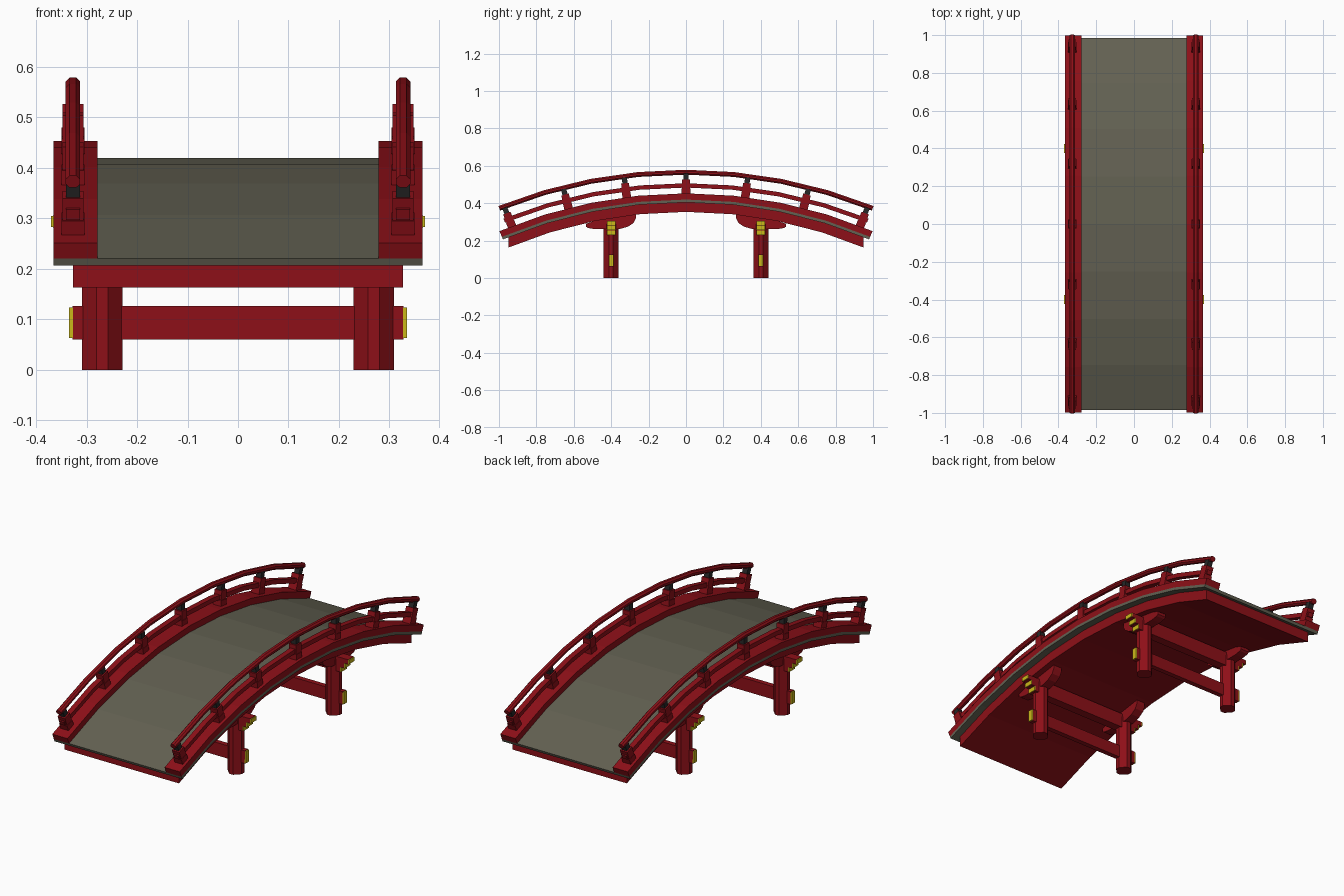
import bpy, bmesh, math
from mathutils import Matrix, Vector

if "Cube" in bpy.data.objects:
    bpy.data.objects.remove(bpy.data.objects["Cube"])

R, TOP = 2.53, 0.42            # deck arc radius and crown height
END = math.radians(22.9)


def mat(name, r, g, b):
    m = bpy.data.materials.new(name)
    m.diffuse_color = (r, g, b, 1)
    m.use_nodes = True
    m.node_tree.nodes["Principled BSDF"].inputs["Base Color"].default_value = m.diffuse_color
    return m


RED = mat("red_lacquer", 0.27, 0.005, 0.009)
GREY = mat("deck_grey", 0.125, 0.12, 0.085)
BLACK = mat("dark_metal", 0.02, 0.02, 0.02)
GOLD = mat("gold", 0.6, 0.48, 0.01)


def finish(name, bm, material):
    bmesh.ops.recalc_face_normals(bm, faces=bm.faces)
    me = bpy.data.meshes.new(name)
    bm.to_mesh(me)
    bm.free()
    me.materials.append(material)
    ob = bpy.data.objects.new(name, me)
    bpy.context.collection.objects.link(ob)
    return ob


def arc_point(x, h, a):
    return Vector((x, (R + h) * math.sin(a), TOP - R + (R + h) * math.cos(a)))


def sweep(name, profile, a, material, n=8, clip=None):
    """Sweep an (x, height above deck) profile along the bridge arc."""
    bm = bmesh.new()
    rings = [[bm.verts.new(arc_point(x, h, -a + 2 * a * i / n)) for x, h in profile]
             for i in range(n + 1)]
    k = len(profile)
    for r0, r1 in zip(rings, rings[1:]):
        for j in range(k):
            bm.faces.new((r0[j], r0[(j + 1) % k], r1[(j + 1) % k], r1[j]))
    bm.faces.new(rings[0])
    bm.faces.new(rings[-1])
    if clip:
        for s in (-1, 1):
            bmesh.ops.bisect_plane(bm, geom=bm.verts[:] + bm.edges[:] + bm.faces[:],
                                   plane_co=(0, s * clip, 0), plane_no=(0, s, 0), clear_outer=True)
            bmesh.ops.holes_fill(bm, edges=[e for e in bm.edges if e.is_boundary])
    return finish(name, bm, material)


def rect(x0, x1, h0, h1):
    return [(x0, h0), (x1, h0), (x1, h1), (x0, h1)]


def chamfered(cx, h0, h1, w, c):
    l, r = cx - w / 2, cx + w / 2
    return [(l + c, h0), (r - c, h0), (r, h0 + c), (r, h1 - c),
            (r - c, h1), (l + c, h1), (l, h1 - c), (l, h0 + c)]


def box(name, centre, size, material, tilt=0.0):
    bm = bmesh.new()
    bmesh.ops.create_cube(bm, size=1, matrix=Matrix.Translation(centre)
                          @ Matrix.Rotation(-tilt, 4, 'X') @ Matrix.Diagonal((*size, 1)))
    return finish(name, bm, material)


def prism(name, pts, axis_matrix, depth, material):
    """Extrude a 2D outline by depth, centred, then place it."""
    bm = bmesh.new()
    a = [bm.verts.new(axis_matrix @ Vector((u, v, -depth / 2))) for u, v in pts]
    b = [bm.verts.new(axis_matrix @ Vector((u, v, depth / 2))) for u, v in pts]
    bm.faces.new(a)
    bm.faces.new(b)
    for i in range(len(pts)):
        j = (i + 1) % len(pts)
        bm.faces.new((a[i], a[j], b[j], b[i]))
    return finish(name, bm, material)


# Deck and the solid arched slab under it
sweep("deck", rect(-0.365, 0.365, -0.015, 0), END, GREY)
sweep("under_slab", rect(-0.327, 0.327, -0.066, -0.015), END, RED, clip=0.95)

# Curbs, rails and railing posts on both sides
RAIL_END = math.radians(21.9)
for side, s in (("left", -1), ("right", 1)):
    cx = s * 0.327
    sweep(f"{side}_curb", rect(*sorted((s * 0.278, s * 0.365)), 0, 0.033), END, RED)
    sweep(f"{side}_middle_rail", rect(cx - 0.014, cx + 0.014, 0.064, 0.087), RAIL_END, RED)
    sweep(f"{side}_top_rail", chamfered(cx, 0.133, 0.159, 0.029, 0.008), RAIL_END, RED)
    for i in range(-3, 4):
        a = i / 3 * math.radians(21.3)
        for part, h0, h1, w, m in (("post_base", 0.02, 0.06, 0.046, RED),
                                   ("post", 0.05, 0.107, 0.042, RED),
                                   ("post_neck", 0.105, 0.138, 0.028, BLACK)):
            box(f"{side}_{part}_{i + 4}", arc_point(cx, (h0 + h1) / 2, a),
                (w, w, h1 - h0), m, a)

# Two trestles: legs, boat-shaped corbels, tie beam and stepped bracket arms
YZ = Matrix(((0, 0, 1, 0), (1, 0, 0, 0), (0, 1, 0, 0), (0, 0, 0, 1)))
for end, t in (("front", -1), ("back", 1)):
    y = t * 0.4
    for side, s in (("left", -1), ("right", 1)):
        x = s * 0.269
        prism(f"{end}_{side}_leg", [(u, v - 0.0) for u, v in chamfered(0, -0.04, 0.04, 0.08, 0.029)],
              Matrix.Translation((x, y, 0.145)), 0.29, RED)
        outline = [(-0.135, 0.275), (-0.125, 0.268), (-0.09, 0.262), (0.045, 0.262), (0.09, 0.275),
                   (0.12, 0.295), (0.132, 0.32), (0.132, 0.355), (0.0, 0.335), (-0.135, 0.29)]
        # mirrored so the taller end faces the middle of the bridge
        prism(f"{end}_{side}_corbel", [(-t * u, v) for u, v in outline],
              Matrix.Translation((x, y, 0)) @ YZ, 0.05, RED)
        box(f"{end}_{side}_tie_cap", (s * 0.331, y, 0.0935), (0.008, 0.026, 0.06), GOLD)
    box(f"{end}_tie_beam", (0, y, 0.0935), (0.656, 0.026, 0.066), RED)
    for k, (half, z0, z1) in enumerate(((0.322, 0.23, 0.256), (0.344, 0.256, 0.282), (0.366, 0.282, 0.306))):
        box(f"{end}_bracket_arm_{k + 1}", (0, y, (z0 + z1) / 2), (2 * half, 0.045, z1 - z0), RED)
        for side, s in (("left", -1), ("right", 1)):
            box(f"{end}_{side}_arm_cap_{k + 1}", (s * (half + 0.002), y, (z0 + z1) / 2),
                (0.005, 0.047, z1 - z0 - 0.003), GOLD)
